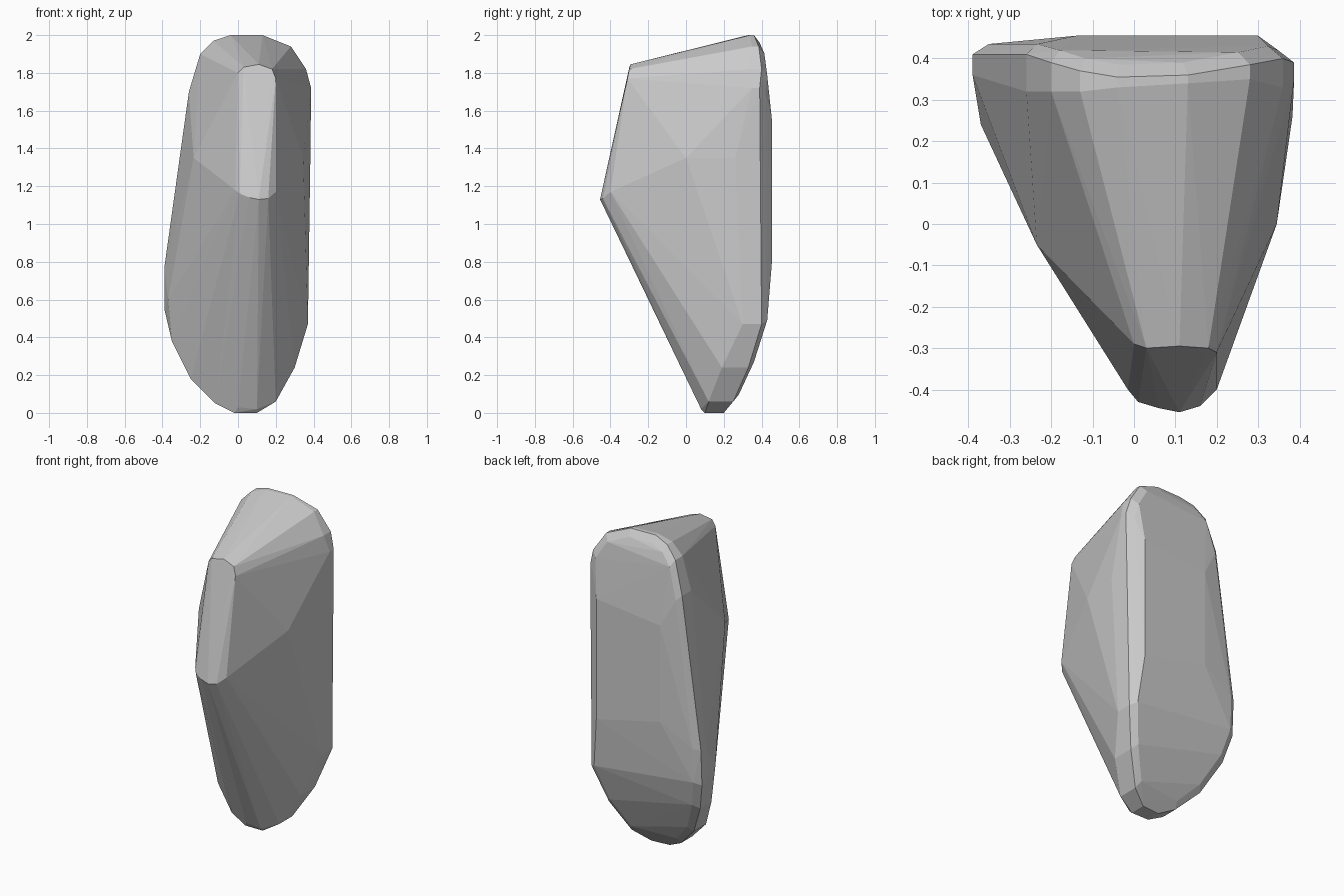
import bpy, bmesh

# Rim outline going clockwise from upper right: x, z, front y, back y
rim = [
    (0.387, 1.72, 0.35, 0.39), (0.36, 1.82, 0.33, 0.40), (0.28, 1.94, 0.35, 0.385),
    (0.13, 2.0, 0.34, 0.36), (-0.04, 2.0, 0.33, 0.355), (-0.13, 1.97, 0.32, 0.37),
    (-0.2, 1.9, 0.32, 0.39), (-0.26, 1.7, 0.32, 0.41), (-0.39, 0.77, 0.36, 0.41),
    (-0.39, 0.55, 0.36, 0.40), (-0.35, 0.38, 0.25, 0.36), (-0.25, 0.18, 0.16, 0.28),
    (-0.12, 0.05, 0.11, 0.22), (-0.02, 0.0, 0.10, 0.19), (0.1, 0.0, 0.10, 0.20),
    (0.2, 0.06, 0.12, 0.25), (0.3, 0.24, 0.19, 0.33), (0.37, 0.47, 0.30, 0.40),
]
pts = []
for x, z, y0, y1 in rim:
    pts += [(x, y0, z), (x, y1, z)]
    # Slightly inset rounded back edge
    pts.append((x * 0.9, min(y1 + 0.03, 0.435), 1 + (z - 1) * 0.96))

# Flat back panel
pts += [(0.3, 0.455, 0.8), (0.3, 0.455, 1.55), (-0.14, 0.455, 1.5), (-0.14, 0.455, 0.9)]
# Side bulges
pts += [(0.345, 0.0, 1.35), (0.383, 0.26, 1.35), (-0.235, -0.05, 1.35), (-0.37, 0.24, 0.6)]
# Narrow nose ridge, top and bottom ends
pts += [(0.0, -0.29, 1.8), (0.03, -0.30, 1.83), (0.11, -0.295, 1.845), (0.18, -0.30, 1.82), (0.2, -0.31, 1.77),
        (-0.015, -0.40, 1.18), (0.01, -0.43, 1.16), (0.06, -0.445, 1.14), (0.11, -0.455, 1.13),
        (0.16, -0.44, 1.135), (0.2, -0.40, 1.17)]
# Front of the foot
pts += [(0.0, 0.08, 0.03), (0.1, 0.08, 0.02)]

bm = bmesh.new()
for p in pts:
    bm.verts.new(p)
res = bmesh.ops.convex_hull(bm, input=bm.verts[:])
bmesh.ops.delete(bm, geom=[v for v in bm.verts if not v.link_faces], context='VERTS')
bmesh.ops.recalc_face_normals(bm, faces=bm.faces[:])
mesh = bpy.data.meshes.new("faceted_stone")
bm.to_mesh(mesh)
bm.free()
stone = bpy.data.objects.new("faceted_stone", mesh)
bpy.context.collection.objects.link(stone)
